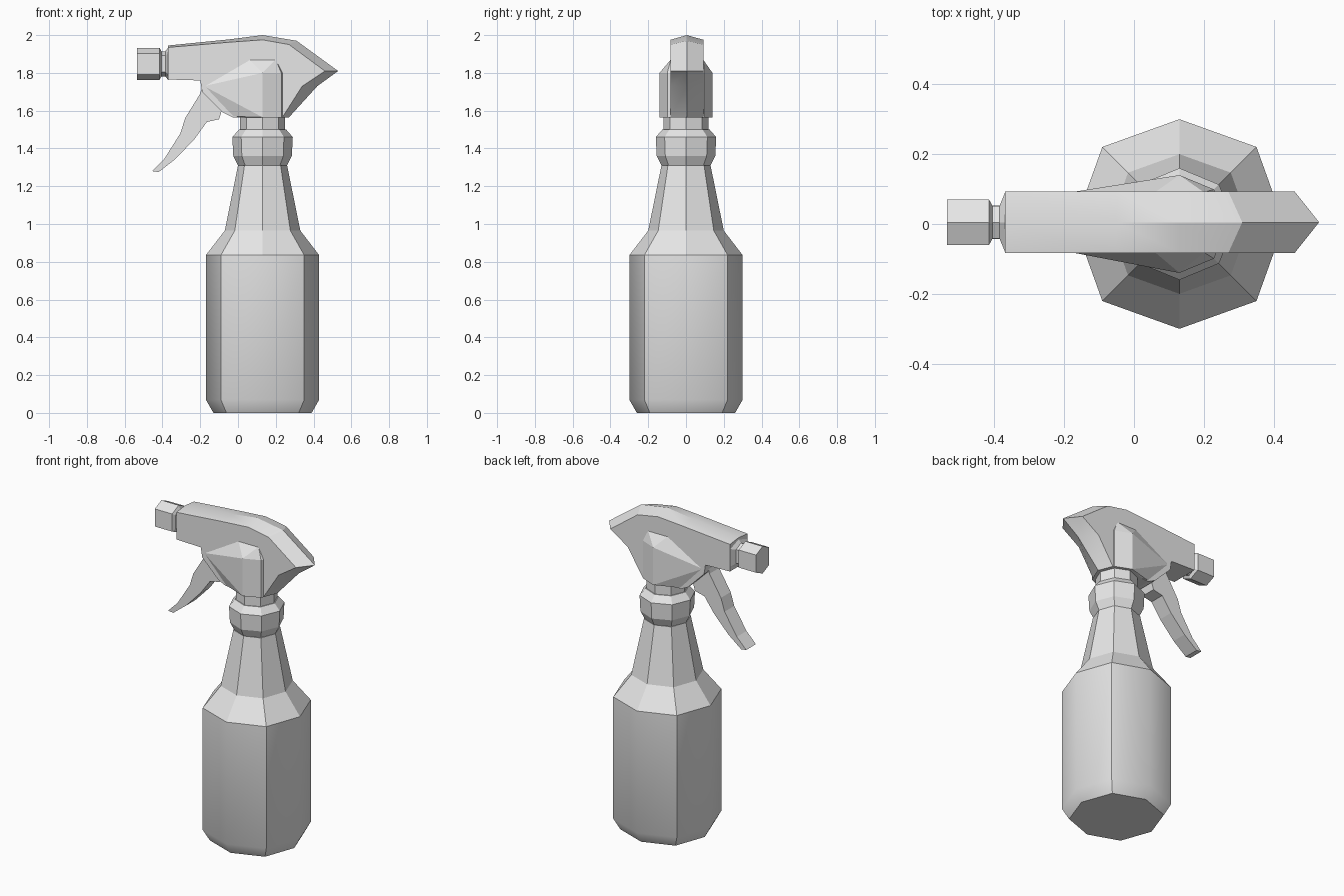
import bpy, bmesh, math
from mathutils import Vector

cube = bpy.data.objects.get("Cube")
if cube:
    bpy.data.objects.remove(cube, do_unlink=True)

grey = bpy.data.materials.new("light_grey")
grey.use_nodes = True
tone = (0.8, 0.8, 0.8, 1)
grey.diffuse_color = tone
grey.node_tree.nodes["Principled BSDF"].inputs["Base Color"].default_value = tone

AXIS = 0.13    # x of the bottle's upright axis
MID_Y = 0.005  # slight sideways offset of the spray head


def finish(name, bm, smooth_angle=None):
    """Turn a bmesh into a named object with outward normals."""
    bmesh.ops.recalc_face_normals(bm, faces=bm.faces)
    mesh = bpy.data.meshes.new(name)
    bm.to_mesh(mesh)
    bm.free()
    mesh.materials.append(grey)
    obj = bpy.data.objects.new(name, mesh)
    bpy.context.collection.objects.link(obj)
    if smooth_angle:
        bpy.ops.object.select_all(action="DESELECT")
        obj.select_set(True)
        bpy.context.view_layer.objects.active = obj
        bpy.ops.object.shade_smooth_by_angle(angle=math.radians(smooth_angle))
    return obj


def loft(bm, rings, cap=True):
    """Bridge closed rings of equal length and cap both ends."""
    loops = [[bm.verts.new(p) for p in ring] for ring in rings]
    for a, b in zip(loops, loops[1:]):
        for i in range(len(a)):
            j = (i + 1) % len(a)
            bm.faces.new((a[i], a[j], b[j], b[i]))
    if cap:
        bm.faces.new(loops[0])
        bm.faces.new(loops[-1])


def octagon(radius, z, corner=1.0, y=0.0):
    """Eight-sided ring with points on the axes; corner scales the diagonals."""
    ring = []
    for i in range(8):
        r = radius * (corner if i % 2 else 1)
        a = math.tau * i / 8
        ring.append(Vector((AXIS + r * math.cos(a), y + r * math.sin(a), z)))
    return ring


def turned(name, profile, corner=1.0, smooth_angle=None):
    bm = bmesh.new()
    loft(bm, [octagon(r, z, corner) for r, z in profile])
    return finish(name, bm, smooth_angle)


# Bottle, collar and spout
turned("bottle_body", [(0.26, 0), (0.3, 0.07), (0.3, 0.835)], 1.04, 42)
turned("bottle_neck", [(0.3, 0.835), (0.2, 0.965), (0.13, 1.31)], 1.04)
turned("collar", [(0.13, 1.31), (0.155, 1.36), (0.16, 1.46), (0.125, 1.5)])
turned("spout", [(0.12, 1.48), (0.12, 1.6)])

# Spray head: side outline (x, z) with the shift (dx, dz) of its centre ridge
outline = [
    (-0.37, 1.765, 0, 0), (-0.2, 1.76, 0, 0), (-0.19, 1.7, 0, 0),
    (-0.08, 1.59, 0, 0), (-0.03, 1.565, 0, 0), (0.235, 1.565, 0.035, 0),
    (0.34, 1.73, 0.08, 0), (0.46, 1.81, 0.07, 0), (0.27, 1.95, 0.04, 0.02),
    (0.13, 1.975, 0, 0.025), (-0.05, 1.962, 0, 0.015), (-0.37, 1.935, 0, 0.01),
]
bm = bmesh.new()
loft(bm, [[(x + dx * c, MID_Y + y, z + dz * c) for x, z, dx, dz in outline]
          for y, c in ((-0.088, 0), (0, 1), (0.088, 0))])
finish("spray_head", bm, 25)

# Pump housing: eight-sided bulge that fades into the head
bm = bmesh.new()
points = octagon(0.14, 1.565) + octagon(0.14, 1.8)
for side in (-1, 1):
    for x, z in ((0.06, 1.87), (0.2, 1.87), (-0.18, 1.73), (-0.03, 1.57)):
        points.append(Vector((x, MID_Y + side * 0.086, z)))
for p in points:
    bm.verts.new(p)
hull = bmesh.ops.convex_hull(bm, input=bm.verts)
spare = {v for v in hull["geom_interior"] if isinstance(v, bmesh.types.BMVert)}
bmesh.ops.delete(bm, geom=list(spare), context="VERTS")
bmesh.ops.dissolve_limit(bm, angle_limit=0.02, verts=bm.verts, edges=bm.edges)
finish("pump_housing", bm)

# Nozzle: six-sided cap, narrow groove and flare along x
bm = bmesh.new()
rings = []
for x, w, h in ((-0.535, 0.065, 0.085), (-0.415, 0.065, 0.085),
                (-0.405, 0.047, 0.066), (-0.385, 0.047, 0.066),
                (-0.368, 0.088, 0.088)):
    hexagon = ((0, h), (w, h * 0.65), (w, -h * 0.65),
               (0, -h), (-w, -h * 0.65), (-w, h * 0.65))
    rings.append([(x, MID_Y + y, 1.848 + z) for y, z in hexagon])
loft(bm, rings)
finish("nozzle", bm)

# Trigger: curved lever of even width
lever = [(-0.18, 1.765), (-0.2, 1.69), (-0.28, 1.56), (-0.305, 1.48),
         (-0.39, 1.345), (-0.455, 1.28), (-0.42, 1.275), (-0.33, 1.345),
         (-0.23, 1.45), (-0.165, 1.54), (-0.1, 1.555), (-0.08, 1.62)]
bm = bmesh.new()
loft(bm, [[(x, MID_Y + y, z) for x, z in lever] for y in (-0.048, 0.048)])
finish("trigger", bm)
